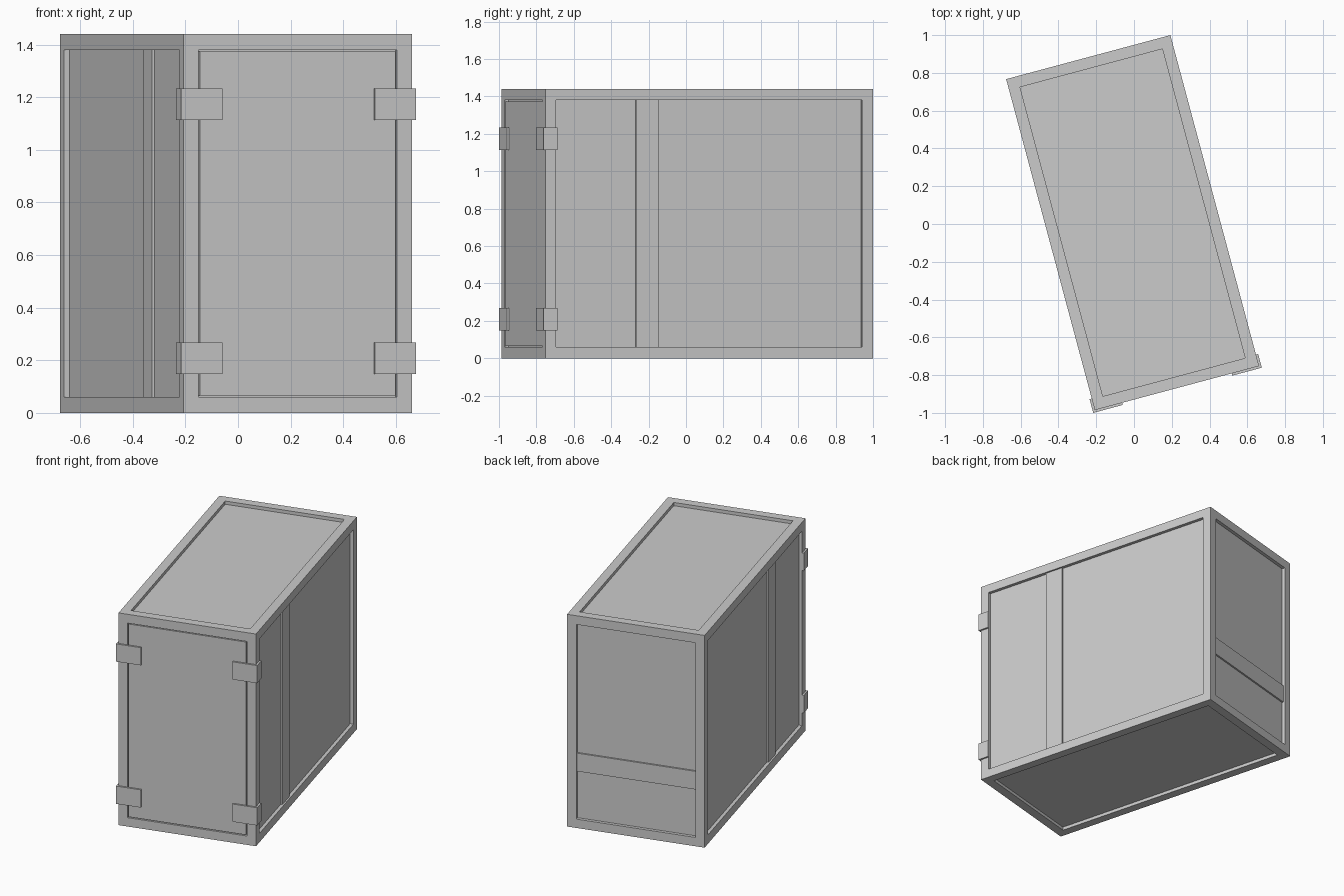
import bpy, bmesh, math
from mathutils import Matrix, Vector

if "Cube" in bpy.data.objects:
    bpy.data.objects.remove(bpy.data.objects["Cube"])

W, L, H = 0.90, 1.814, 1.44      # cabinet width, length, height
BAR, REC = 0.06, 0.022           # frame bar width, panel recess
PLACE = Matrix.Translation((-0.0074, 0.0074, 0)) @ Matrix.Rotation(math.radians(15), 4, 'Z')


def add_object(name, bm):
    bmesh.ops.recalc_face_normals(bm, faces=bm.faces)
    mesh = bpy.data.meshes.new(name)
    bm.to_mesh(mesh)
    bm.free()
    obj = bpy.data.objects.new(name, mesh)
    bpy.context.collection.objects.link(obj)
    obj.matrix_world = PLACE
    return obj


def box_bm(lo, hi):
    lo, hi = Vector(lo), Vector(hi)
    bm = bmesh.new()
    m = Matrix.Translation((lo + hi) / 2) @ Matrix.Diagonal((*(hi - lo), 1))
    bmesh.ops.create_cube(bm, size=1, matrix=m)
    return bm


def box(name, lo, hi):
    return add_object(name, box_bm(lo, hi))


# Cabinet body: framed box with a recessed panel on every side
bm = box_bm((-W / 2, -L / 2, 0), (W / 2, L / 2, H))
panels = list(bm.faces)
bmesh.ops.inset_individual(bm, faces=panels, thickness=BAR, use_even_offset=True)
for face in panels:
    inward = -face.normal * REC
    new = bmesh.ops.extrude_discrete_faces(bm, faces=[face])["faces"][0]
    bmesh.ops.translate(bm, verts=new.verts, vec=inward)
add_object("cabinet_frame", bm)

# Front door, nearly flush with a thin gap all round
g = BAR + 0.006
box("front_door", (-W / 2 + g, -L / 2 + 0.002, g), (W / 2 - g, -L / 2 + REC + 0.01, H - g))

# Raised straps on both sides and across the back
for side, s in (("left", -1), ("right", 1)):
    xs = sorted((s * (W / 2 - REC - 0.01), s * (W / 2 - 0.011)))
    box(side + "_side_strap", (xs[0], -L / 2 + 0.506, BAR), (xs[1], -L / 2 + 0.633, H - BAR))
box("back_strap", (-W / 2 + BAR, L / 2 - REC - 0.01, 0.38), (W / 2 - BAR, L / 2 - 0.011, 0.503))

# L-shaped corner hinges wrapping the front edges
T, FRONT, SIDE = 0.012, 0.15, 0.063
outline = [(FRONT, -T), (FRONT, 0), (0, 0), (0, SIDE), (-T, SIDE), (-T, -T)]
for side, s in (("left", -1), ("right", 1)):
    for level, z in (("lower", 0.148), ("upper", 1.113)):
        bm = bmesh.new()
        verts = [bm.verts.new((s * (W / 2 - x), -L / 2 + y, z)) for x, y in outline]
        face = bm.faces.new(verts)
        ext = bmesh.ops.extrude_face_region(bm, geom=[face])["geom"]
        bmesh.ops.translate(bm, vec=(0, 0, 0.12),
                            verts=[v for v in ext if isinstance(v, bmesh.types.BMVert)])
        add_object(f"{level}_{side}_hinge", bm)
